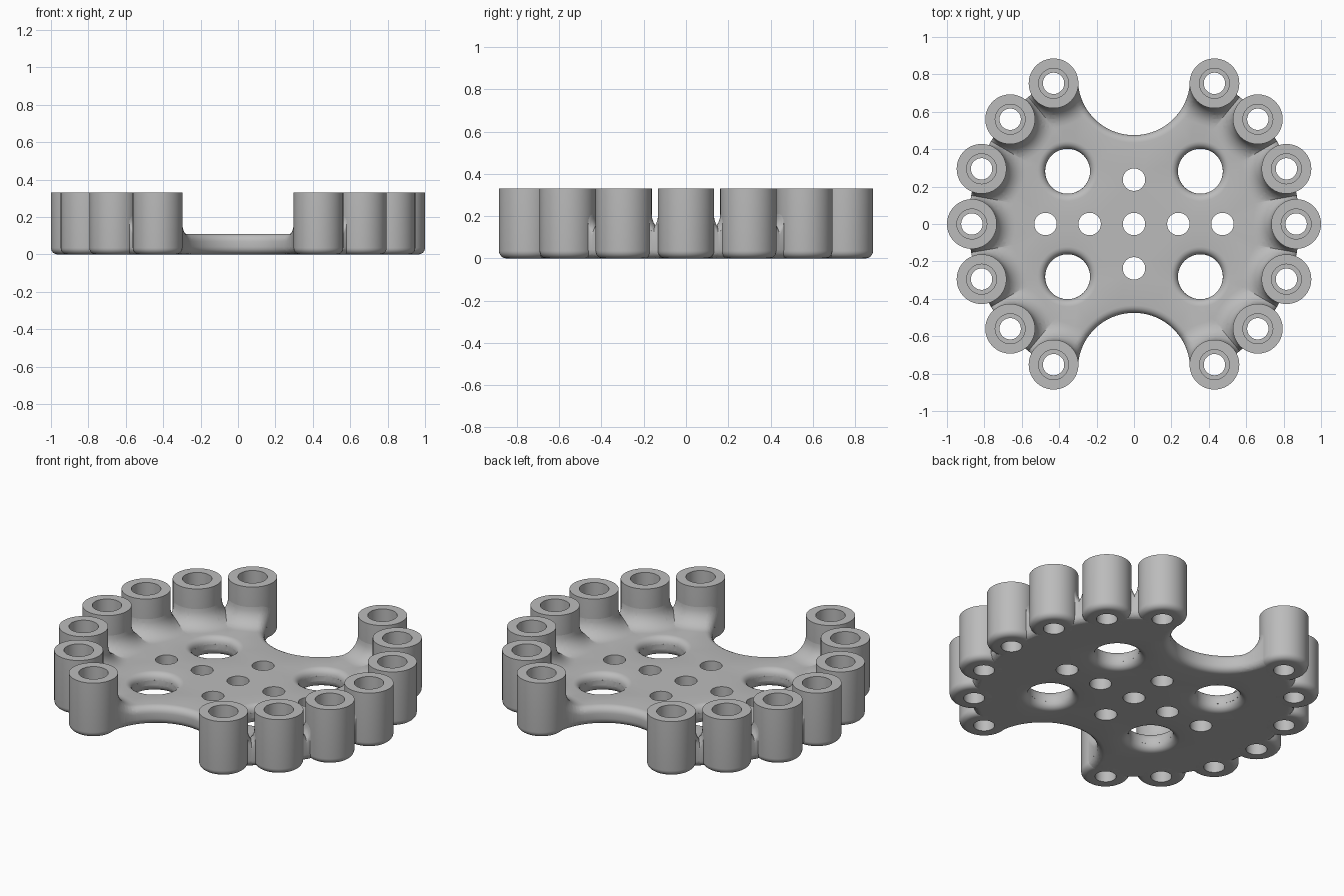
import bpy, bmesh, math
from mathutils import Vector
from mathutils.geometry import delaunay_2d_cdt

if "Cube" in bpy.data.objects:
    bpy.data.objects.remove(bpy.data.objects["Cube"])

# Main dimensions
BOSS_R, BOSS_H, BORE_R, COUNTERBORE_R = 0.133, 0.33, 0.057, 0.08
PLATE_T, EDGE_R, FLARE = 0.11, 0.04, 0.10
SEG = 64

right = [(0.43, 0.752), (0.662, 0.56), (0.815, 0.295), (0.867, 0.0),
         (0.815, -0.295), (0.662, -0.56), (0.43, -0.752)]
bosses = [Vector(p) for p in right] + [Vector((-x, y)) for x, y in reversed(right)]
small_holes = [Vector(p) for p in [(0, 0), (0, 0.237), (0, -0.237)]]
small_holes += [Vector((s * x, 0)) for s in (-1, 1) for x in (0.237, 0.473)]
SMALL_R = 0.06
# Rounded openings: end cutouts and four large holes (centre, radius)
openings = [(Vector((0, s * 0.775)), 0.30) for s in (-1, 1)]
openings += [(Vector((sx * 0.355, sy * 0.282)), 0.12) for sx in (-1, 1) for sy in (-1, 1)]

# Plate outline, clockwise, running just outside the boss centres
hull = [b * 1.035 for b in bosses]
N = len(hull)
normals = []
for i in range(N):
    e = (hull[(i + 1) % N] - hull[i]).normalized()
    normals.append(Vector((e.y, -e.x)))      # inward normal


def inset_hull(d):
    out = []
    for i in range(N):
        a, b = normals[i - 1], normals[i]
        out.append(hull[i] + (a + b) * (d / (1 + a.dot(b))))
    return out


def edge_distance(p):
    d = min((p - hull[i]).dot(normals[i]) for i in range(N))
    return min([d] + [(p - c).length - r for c, r in openings])


def rounding(p):
    d = min(max(edge_distance(p), 0), EDGE_R)
    return EDGE_R - math.sqrt(max(EDGE_R ** 2 - (EDGE_R - d) ** 2, 0))


def flare(p):
    d = max(min((p - b).length for b in bosses), BOSS_R)
    u = max(0, FLARE - (d - BOSS_R))
    return FLARE - math.sqrt(max(FLARE ** 2 - u * u, 0))


def circle(c, r, n=SEG):
    return [c + Vector((math.cos(2 * math.pi * i / n), math.sin(2 * math.pi * i / n))) * r
            for i in range(n)]


def new_object(name, bm, mat):
    me = bpy.data.meshes.new(name)
    bm.to_mesh(me)
    bm.free()
    me.materials.append(mat)
    ob = bpy.data.objects.new(name, me)
    bpy.context.collection.objects.link(ob)
    bpy.ops.object.select_all(action='DESELECT')
    ob.select_set(True)
    bpy.context.view_layer.objects.active = ob
    bpy.ops.object.shade_smooth_by_angle(angle=math.radians(40))
    return ob


def build_plate(mat):
    pts, edges = [], []

    def add(loop, closed=True):
        s, n = len(pts), len(loop)
        pts.extend(loop)
        edges.extend((s + i, s + (i + 1) % n) for i in range(n if closed else n - 1))

    # Contours for the rounded edges
    for a in (0, 18, 36, 54, 72, 90):
        d = EDGE_R * (1 - math.cos(math.radians(a)))
        add(inset_hull(d))
        for c, r in openings:
            add(circle(c, r + d, 96))
    # Contours for the flares around the bosses, and their meeting lines
    for b in bosses:
        add(circle(b, BORE_R))
        for a in (90, 78, 66, 54, 40, 26, 13, 0):
            add(circle(b, BOSS_R + FLARE * (1 - math.sin(math.radians(a)))))
    for i in range(N):
        if i not in (6, 13):
            mid = (bosses[i] + bosses[(i + 1) % N]) / 2
            add([mid + normals[i] * 0.2, mid - normals[i] * 0.06], False)
    for c in small_holes:
        add(circle(c, SMALL_R))

    res = delaunay_2d_cdt(pts, edges, [], 0, 1e-5)
    verts, tris = res[0], res[2]
    k = math.cos(math.pi / SEG)
    top, bottom = [], []
    for t in tris:
        t = list(t)
        m = sum((verts[i] for i in t), Vector((0, 0))) / len(t)
        if edge_distance(m) < -0.0003 or any((m - c).length < SMALL_R * k for c in small_holes):
            continue
        near = min((m - b).length for b in bosses)
        if near > BORE_R * k:
            bottom.append(t)
        if near > BOSS_R * k:
            top.append(t)

    def border(faces):
        e = {(f[i], f[(i + 1) % len(f)]) for f in faces for i in range(len(f))}
        return {(a, b) for a, b in e if (b, a) not in e}

    bm = bmesh.new()
    used = sorted({i for f in bottom for i in f})
    tv, bv = {}, {}
    for i in used:
        p = verts[i]
        r = rounding(p)
        tv[i] = bm.verts.new((p.x, p.y, PLATE_T + flare(p) - r))
        bv[i] = bm.verts.new((p.x, p.y, r))
    for f in top:
        bm.faces.new([tv[i] for i in f])
    for f in bottom:
        bm.faces.new([bv[i] for i in reversed(f)])
    # Side walls of the outline and holes
    for a, b in border(top) & border(bottom):
        bm.faces.new((tv[b], tv[a], bv[a], bv[b]))
    bmesh.ops.delete(bm, geom=[v for v in bm.verts if not v.link_faces], context='VERTS')
    return new_object("plate", bm, mat)


def build_boss(name, c, mat):
    # Closed section: rounded foot, straight wall, stepped bore
    f = 0.035
    prof = [(BORE_R, 0)]
    for a in range(0, 91, 15):
        t = math.radians(a)
        prof.append((BOSS_R - f + f * math.sin(t), f - f * math.cos(t)))
    prof += [(BOSS_R, BOSS_H), (COUNTERBORE_R, BOSS_H), (COUNTERBORE_R, 0.10), (BORE_R, 0.10)]
    bm = bmesh.new()
    rings = [[bm.verts.new((p.x, p.y, z)) for p in circle(c, r)] for r, z in prof]
    for j in range(len(rings)):
        lo, hi = rings[j], rings[(j + 1) % len(rings)]
        for i in range(SEG):
            n = (i + 1) % SEG
            bm.faces.new((lo[i], lo[n], hi[n], hi[i]))
    return new_object(name, bm, mat)


grey = bpy.data.materials.new("grey")
grey.diffuse_color = (0.5, 0.5, 0.5, 1)
grey.use_nodes = True
grey.node_tree.nodes["Principled BSDF"].inputs["Base Color"].default_value = grey.diffuse_color

build_plate(grey)
for n, b in enumerate(bosses):
    build_boss("boss_%d" % (n + 1), b, grey)
